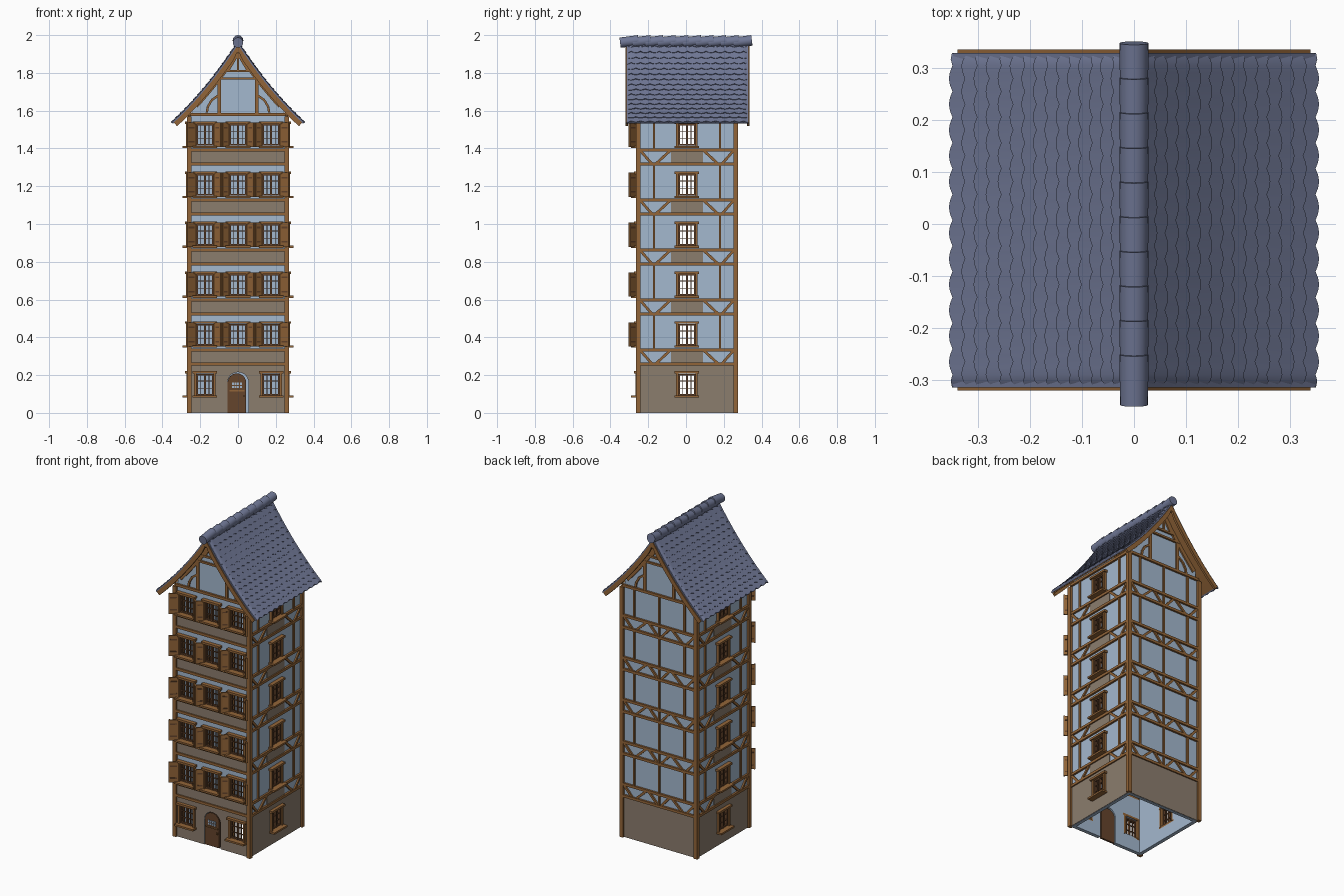
import bpy, bmesh, math
from mathutils import Matrix, Vector

cube = bpy.data.objects.get("Cube")
if cube:
    bpy.data.objects.remove(cube, do_unlink=True)


def material(name, rgb):
    m = bpy.data.materials.new(name)
    m.use_nodes = True
    m.diffuse_color = (*rgb, 1)
    m.node_tree.nodes["Principled BSDF"].inputs["Base Color"].default_value = (*rgb, 1)
    return m


PLASTER = material("pale_blue_plaster", (.37, .48, .62))
STONE = material("brown_stone", (.26, .205, .155))
WOOD = material("timber_brown", (.29, .13, .04))
DARK = material("dark_wood", (.13, .058, .025))
SLATE = material("slate_blue", (.16, .185, .30))

HALF, CY, STOREY = .255, .005, .2645
T, R = Matrix.Translation, Matrix.Rotation


def finish(bm, name, mat, smooth=False):
    bmesh.ops.recalc_face_normals(bm, faces=bm.faces)
    mesh = bpy.data.meshes.new(name)
    bm.to_mesh(mesh)
    bm.free()
    mesh.materials.append(mat)
    ob = bpy.data.objects.new(name, mesh)
    bpy.context.collection.objects.link(ob)
    if smooth:
        activate(ob)
        bpy.ops.object.shade_smooth_by_angle(angle=math.radians(35))
    return ob


def activate(ob):
    bpy.ops.object.select_all(action='DESELECT')
    ob.select_set(True)
    bpy.context.view_layer.objects.active = ob


def box(bm, M, centre, size):
    bmesh.ops.create_cube(bm, size=1, matrix=M @ T(centre) @ Matrix.Diagonal((*size, 1)))


def strut(bm, M, p, q, w=.012, d=.012):
    a, b = Vector((p[0], 0, p[1])), Vector((q[0], 0, q[1]))
    turn = math.atan2(b.x - a.x, b.z - a.z)
    box(bm, M @ T((a + b) / 2) @ R(turn, 4, 'Y'), (0, -.003, 0), (w, d, (b - a).length))


def prism(bm, pts, y0, y1):
    a, b = ([bm.verts.new((x, y, z)) for x, z in pts] for y in (y0, y1))
    bm.faces.new(a)
    bm.faces.new(b[::-1])
    for i in range(len(pts)):
        bm.faces.new((a[i - 1], a[i], b[i], b[i - 1]))


def ring(half, thick, z0, z1):
    bm = bmesh.new()
    loops = [[bm.verts.new((sx * h, CY + sy * h, z)) for sx, sy in ((-1, -1), (1, -1), (1, 1), (-1, 1))]
             for h, z in ((half, z0), (half, z1), (half - thick, z1), (half - thick, z0))]
    for k in range(4):
        a, b = loops[k - 1], loops[k]
        for i in range(4):
            bm.faces.new((a[i - 1], a[i], b[i], b[i - 1]))
    return bm


def arch(x, half, spring):
    arc = [(x + half * math.cos(a), spring + half * math.sin(a))
           for a in (math.pi * i / 12 for i in range(13))]
    return [(x - half, -.0), (x + half, -.0)] + arc


# Wall frames: local x runs along the wall, local -y points outward
FRONT, EAST, BACK, WEST = (T((0, CY, 0)) @ R(math.radians(a), 4, 'Z') @ T((0, -HALF, 0))
                           for a in (0, 90, 180, 270))
levels = [.15 + STOREY * k for k in range(6)]
windows = [(FRONT, u, z) for z in levels for u in (-.175, 0, .175) if u or z > .2]
windows += [(M, 0, z) for M in (EAST, WEST) for z in levels]

# Walls and stone base with window and door openings cut through
wall = finish(ring(HALF, .02, 0, 1.59), "plaster_walls", PLASTER)
base = finish(ring(HALF + .004, .003, .001, .256), "stone_base", STONE)
bm = bmesh.new()
for M, u, z in windows:
    box(bm, M, (u, 0, z), (.096, .08, .115))
door_hole = [(x, z - .01 if z == 0 else z) for x, z in arch(0, .056, .16)]
prism(bm, door_hole, CY - HALF - .04, CY - HALF + .04)
cutter = finish(bm, "opening_cutter", DARK)
cutter.hide_render = True
for ob in (wall, base):
    mod = ob.modifiers.new("openings", 'BOOLEAN')
    mod.object, mod.solver = cutter, 'EXACT'
    activate(ob)
    bpy.ops.object.modifier_apply(modifier=mod.name)
bpy.data.objects.remove(cutter, do_unlink=True)

# Window frames, sashes and sills
frames, sashes = bmesh.new(), bmesh.new()
for M, u, z in windows:
    for s in (-1, 1):
        box(frames, M, (u + s * .051, .003, z), (.012, .04, .125))
        box(sashes, M, (u + s * .042, 0, z), (.008, .014, .112))
        box(sashes, M, (u + s * .022, 0, z), (.004, .008, .112))
        box(sashes, M, (u, 0, z + s * .019), (.09, .008, .004))
        box(sashes, M, (u, 0, z + s * .053), (.09, .014, .008))
    box(sashes, M, (u, -.002, z), (.01, .016, .112))
    box(frames, M, (u, -.002, z + .064), (.13, .045, .013))
    box(frames, M, (u, -.01, z - .064), (.13, .06, .011))
finish(frames, "window_frames", WOOD)
finish(sashes, "window_sashes", DARK)

# Half-open shutters on the upper front windows
boards, battens = bmesh.new(), bmesh.new()
for M, u, z in windows:
    if M is FRONT and z > .2:
        for s in (-1, 1):
            H = M @ T((u + s * .052, -.016, z)) @ R(-s * math.radians(38), 4, 'Z') @ T((s * .028, 0, 0))
            box(boards, H, (0, 0, 0), (.056, .007, .128))
            for k in (-1, 1):
                box(boards, H, (k * .024, 0, 0), (.008, .012, .128))
                box(battens, H, (0, 0, k * .038), (.04, .011, .008))
finish(boards, "shutters", WOOD)
finish(battens, "shutter_battens", DARK)

# Arched front door, set back in its opening
bm = bmesh.new()
prism(bm, arch(-.006, .049, .16), CY - HALF + .002, CY - HALF + .014)
finish(bm, "front_door", DARK)
bm = bmesh.new()
for x in (-.027, -.013, .001, .015):
    for z in (.137, .154):
        box(bm, FRONT, (x, .001, z), (.010, .004, .012))
finish(bm, "door_panes", PLASTER)
bm = bmesh.new()
box(bm, FRONT, (-.006, 0, .118), (.08, .01, .007))
box(bm, FRONT, (.032, -.002, .09), (.006, .014, .012))
finish(bm, "door_rail_and_handle", WOOD)

# Corner posts, storey beams, studs and braces
bm, panels = bmesh.new(), bmesh.new()
for sx in (-1, 1):
    for sy in (-1, 1):
        box(bm, T((sx * .258, CY + sy * .258, .785)), (0, 0, 0), (.024, .024, 1.57))
for M in (FRONT, EAST, BACK, WEST):
    for k in range(5):
        low, high = .26 + STOREY * k, .334 + STOREY * k
        for z in (low, high):
            box(bm, M, (0, -.003, z), (.51, .018, .016))
        ceiling = low + STOREY if k < 4 else 1.575
        mid = (low + high) / 2
        if M is FRONT:
            box(panels, M, (0, -.001, mid), (.5, .006, .066))
            continue
        if M is not BACK:
            box(panels, M, (0, -.001, mid), (.17, .006, .066))
        else:
            strut(bm, M, (0, low), (0, ceiling))
        for s in (-1, 1):
            strut(bm, M, (s * .175, high), (s * .175, ceiling))
            strut(bm, M, (s * .085, high), (s * .165, low), .014)
            strut(bm, M, (s * .25, high), (s * .185, low), .014)
            if M is BACK:
                strut(bm, M, (s * .075, high), (s * .008, low), .014)
    box(bm, M, (0, -.003, 1.58), (.51, .018, .016))

# Gable timbers
for M in (FRONT, BACK):
    for z, w in ((1.77, .23), (1.81, .15)):
        box(bm, M, (0, -.003, z), (w, .016, .012))
    strut(bm, M, (0, 1.81), (0, 1.93))
    for s in (-1, 1):
        strut(bm, M, (s * .1, 1.58), (s * .1, 1.77), .018)
        strut(bm, M, (0, 1.9), (s * .05, 1.815))
        bend = [(s * x, z) for x, z in ((.165, 1.59), (.16, 1.62), (.14, 1.655), (.105, 1.68))]
        for p, q in zip(bend, bend[1:]):
            strut(bm, M, p, q)
finish(bm, "timber_frame", WOOD)
finish(panels, "storey_panels", STONE)

# Flared roof curve; depth is measured inward from the roof surface
P0, P1, P2 = Vector((0, 1.972)), Vector((.16, 1.72)), Vector((.352, 1.542))


def roof_point(t, depth=0):
    p = P0 * (1 - t) ** 2 + P1 * 2 * t * (1 - t) + P2 * t * t
    d = ((P1 - P0) * (1 - t) + (P2 - P1) * t).normalized()
    n = Vector((-d.y, d.x))
    return Vector((0, p.y - depth / n.y)) if t == 0 else p - n * depth


def roof_band(bm, top, bottom, y0, y1, end=1):
    steps = [end * i / 12 for i in range(-12, 13)]
    outline = []
    for depth, order in ((top, steps), (bottom, steps[::-1])):
        for t in order:
            p = roof_point(abs(t), depth)
            outline.append((math.copysign(p.x, t), p.y))
    prism(bm, outline, y0, y1)


# Gable walls under the roof
bm = bmesh.new()
curve = [roof_point(i / 10 * .74, .02) for i in range(11)]
outline = [(-p.x, p.y) for p in curve[:0:-1]] + [(p.x, p.y) for p in curve]
outline += [(curve[-1].x, 1.575), (-curve[-1].x, 1.575)]
for y in (CY - HALF, CY + HALF - .02):
    prism(bm, outline, y, y + .02)
finish(bm, "gable_walls", PLASTER)

# Roof slab, timber soffit, rake rafters and bargeboards
Y0, Y1 = -.315, .33
bm = bmesh.new()
roof_band(bm, .004, .014, Y0, Y1)
finish(bm, "roof_slab", SLATE, True)
bm = bmesh.new()
roof_band(bm, .0145, .02, Y0 + .002, Y1 - .002, .985)
roof_band(bm, .012, .038, Y0 - .006, Y0 + .008, .99)
roof_band(bm, .012, .038, Y1 - .008, Y1 + .006, .99)
for y in (CY - HALF - .009, CY + HALF - .003):
    roof_band(bm, .02, .045, y, y + .012, .72)
finish(bm, "bargeboards_and_soffit", WOOD, True)

# Overlapping rows of scalloped tiles, rolled down at the gable ends
ROWS, TILES, SUB = 16, 13, 4
bm = bmesh.new()
for side in (-1, 1):
    for row in range(ROWS):
        columns = []
        for j in range(TILES * SUB + 1):
            y = Y0 + (Y1 - Y0) * j / (TILES * SUB)
            edge = min(y - Y0, Y1 - y)
            roll = .009 * max(0, 1 - edge / .025) ** 2
            wave = abs(math.sin(math.pi * (j / SUB + row % 2 / 2)))
            end = (row + 1) / ROWS + .018 * (wave - .5)
            column = []
            for t, depth in ((row / ROWS, .002), (end, -.002), (end, .005)):
                p = roof_point(max(t, .001), depth + roll)
                column.append(bm.verts.new((side * p.x, y, p.y)))
            columns.append(column)
        for a, b in zip(columns, columns[1:]):
            for k in range(2):
                bm.faces.new((a[k], b[k], b[k + 1], a[k + 1]))
finish(bm, "roof_tiles", SLATE, True)

# Overlapping round ridge tiles
bm = bmesh.new()
for i in range(10):
    M = T((0, .3 - .0667 * i, 1.966)) @ R(math.radians(-83), 4, 'X')
    bmesh.ops.create_cone(bm, cap_ends=True, segments=20, radius1=.027, radius2=.028, depth=.098, matrix=M)
finish(bm, "ridge_tiles", SLATE, True)
